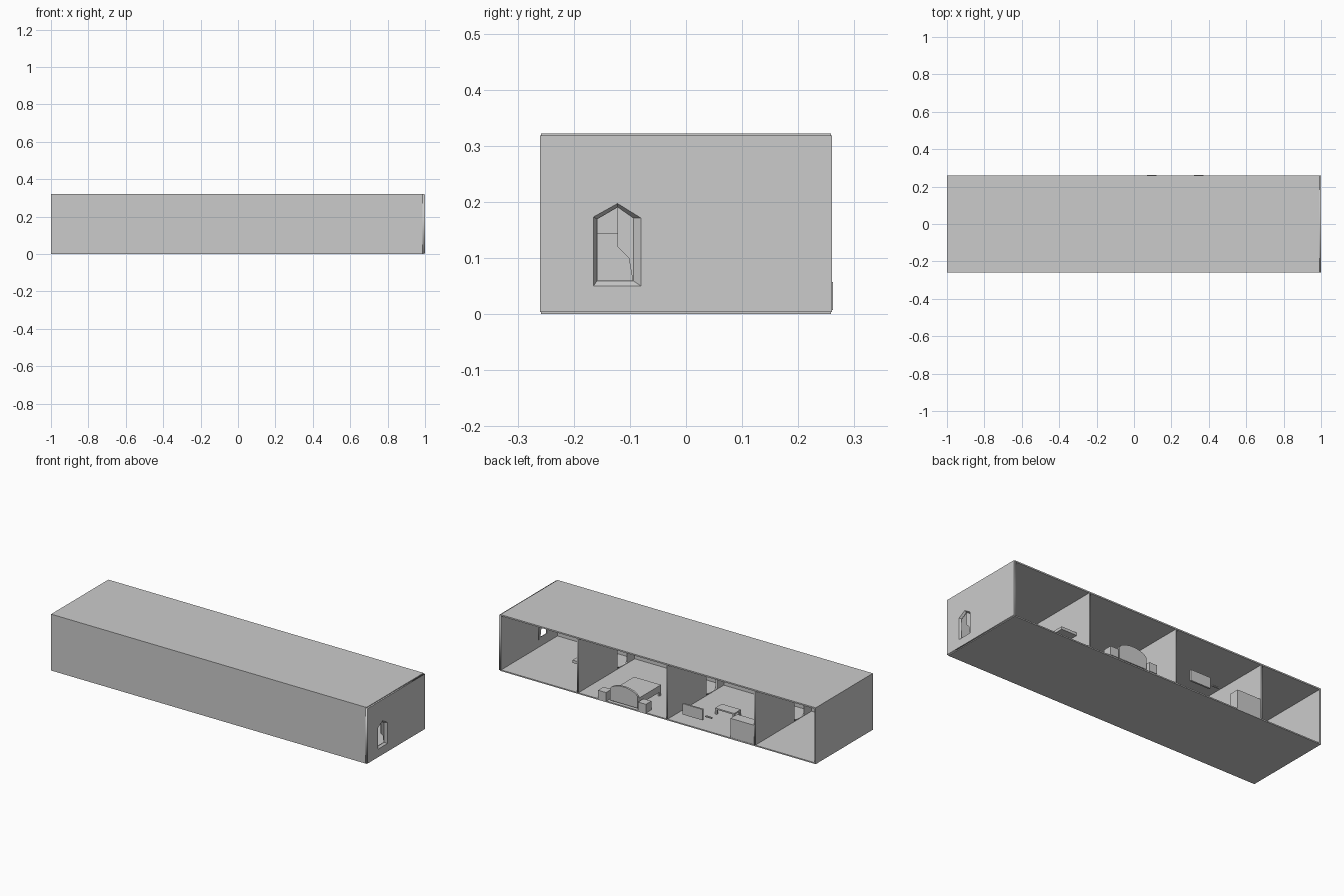
import bpy, bmesh, math
from mathutils import Matrix

if "Cube" in bpy.data.objects:
    bpy.data.objects.remove(bpy.data.objects["Cube"])

grey = bpy.data.materials.new("plain grey")
grey.diffuse_color = (0.6, 0.6, 0.6, 1)
grey.use_nodes = True
grey.node_tree.nodes["Principled BSDF"].inputs["Base Color"].default_value = grey.diffuse_color


def add(name, mesh, matrix=None):
    ob = bpy.data.objects.new(name, mesh)
    if matrix:
        mesh.transform(matrix)
    mesh.materials.clear()
    mesh.materials.append(grey)
    bpy.context.collection.objects.link(ob)
    return ob


def box(name, x, y, z):
    """Box from (min, max) ranges."""
    bm = bmesh.new()
    bmesh.ops.create_cube(bm, size=1)
    for v in bm.verts:
        v.co = [r[0] if c < 0 else r[1] for c, r in zip(v.co, (x, y, z))]
    me = bpy.data.meshes.new(name)
    bm.to_mesh(me)
    bm.free()
    return add(name, me)


def plate(name, loops, thick, matrix):
    """Flat plate; first loop is the outline, the others are holes."""
    cu = bpy.data.curves.new(name, 'CURVE')
    cu.dimensions = '2D'
    cu.fill_mode = 'BOTH'
    cu.extrude = thick / 2
    for loop in loops:
        sp = cu.splines.new('POLY')
        sp.points.add(len(loop) - 1)
        for p, (a, b) in zip(sp.points, loop):
            p.co = (a, b, 0, 1)
        sp.use_cyclic_u = True
    tmp = bpy.data.objects.new(name + "_curve", cu)
    bpy.context.collection.objects.link(tmp)
    deps = bpy.context.evaluated_depsgraph_get()
    me = bpy.data.meshes.new_from_object(tmp.evaluated_get(deps))
    bpy.data.objects.remove(tmp)
    return add(name, me, matrix)


def across(x):
    """Plate plane (y, z) standing at x."""
    return Matrix(((0, 0, 1, x), (1, 0, 0, 0), (0, 1, 0, 0), (0, 0, 0, 1)))


def rect(a0, a1, b0, b1):
    return [(a0, b0), (a1, b0), (a1, b1), (a0, b1)]


# shell: floor, roof, front wall, left wall; the back is open
box("floor", (-1, 0.992), (-0.258, 0.258), (0, 0.007))
box("roof", (-1, 0.992), (-0.258, 0.258), (0.314, 0.322))
box("front_wall", (-1, 0.992), (-0.258, -0.25), (0.007, 0.314))
box("left_wall", (-1, -0.992), (-0.25, 0.258), (0.007, 0.314))

# right wall with a pointed, splayed opening
outer = [(-0.165, 0.05), (-0.08, 0.05), (-0.08, 0.171), (-0.122, 0.197), (-0.165, 0.173)]
inner = [(-0.158, 0.06), (-0.095, 0.06), (-0.095, 0.171), (-0.122, 0.19), (-0.158, 0.169)]
plate("right_wall", [rect(-0.26, 0.26, 0.004, 0.318), outer], 0.013, across(0.9935))
bm = bmesh.new()
ring_a = [bm.verts.new((1, *p)) for p in outer]
ring_b = [bm.verts.new((0.988, *p)) for p in inner]
for i in range(5):
    j = (i + 1) % 5
    bm.faces.new((ring_a[i], ring_a[j], ring_b[j], ring_b[i]))
me = bpy.data.meshes.new("opening_reveal")
bm.to_mesh(me)
bm.free()
add("opening_reveal", me)
gap = [(-0.158, 0.06), (-0.095, 0.06), (-0.102, 0.1), (-0.122, 0.12), (-0.122, 0.19), (-0.158, 0.169)]
plate("opening_shutter", [outer, gap], 0.003, across(0.9875))

# partitions with shallow arched doorways
arch = [(-0.14 + 0.047 * math.cos(t * math.pi / 8), 0.13 + 0.014 * math.sin(t * math.pi / 8))
        for t in range(9)]
door = [(-0.187, 0.01), (-0.093, 0.01)] + arch
for n, x in enumerate((-0.615, -0.06, 0.503)):
    plate(f"partition_{n + 1}", [rect(-0.25, 0.258, 0.007, 0.314), door], 0.008, across(x))

# bedroom: bed, headboard, night stands
box("mattress", (0.13, 0.30), (0.04, 0.24), (0.03, 0.068))
for i, x in enumerate((0.13, 0.288)):
    for j, y in enumerate((0.04, 0.228)):
        box(f"bed_leg_{i}{j}", (x, x + 0.012), (y, y + 0.012), (0.007, 0.03))
top = [(0.305 - 0.175 * t / 12, 0.083 + 0.03 * math.sin(math.pi * t / 12) ** 0.6 if 0 < t < 12 else 0.083)
       for t in range(13)]
upright = Matrix(((1, 0, 0, 0), (0, 0, -1, 0.246), (0, 1, 0, 0), (0, 0, 0, 1)))
plate("headboard", [[(0.13, 0.015), (0.305, 0.015)] + top], 0.012, upright)
for n, x in enumerate((0.07, 0.322)):
    box(f"night_stand_{n + 1}", (x, x + 0.05), (0.212, 0.262), (0.007, 0.057))

# living room: screen, handle, table, cabinet
box("wall_screen", (-0.283, -0.156), (0.246, 0.256), (0.058, 0.12))
box("small_shelf", (-0.34, -0.30), (0.245, 0.255), (0.081, 0.087))
box("cabinet", (-0.61, -0.46), (0.195, 0.256), (0.007, 0.117))
box("table_top", (-0.35, -0.23), (0.005, 0.065), (0.034, 0.042))
for i, x in enumerate((-0.35, -0.24)):
    for j, y in enumerate((0.005, 0.055)):
        box(f"table_leg_{i}{j}", (x, x + 0.01), (y, y + 0.01), (0.007, 0.034))

# wash room: basin on the partition, with a tap
box("basin", (0.507, 0.605), (0.10, 0.16), (0.112, 0.128))
box("tap", (0.56, 0.57), (0.125, 0.135), (0.128, 0.142))
